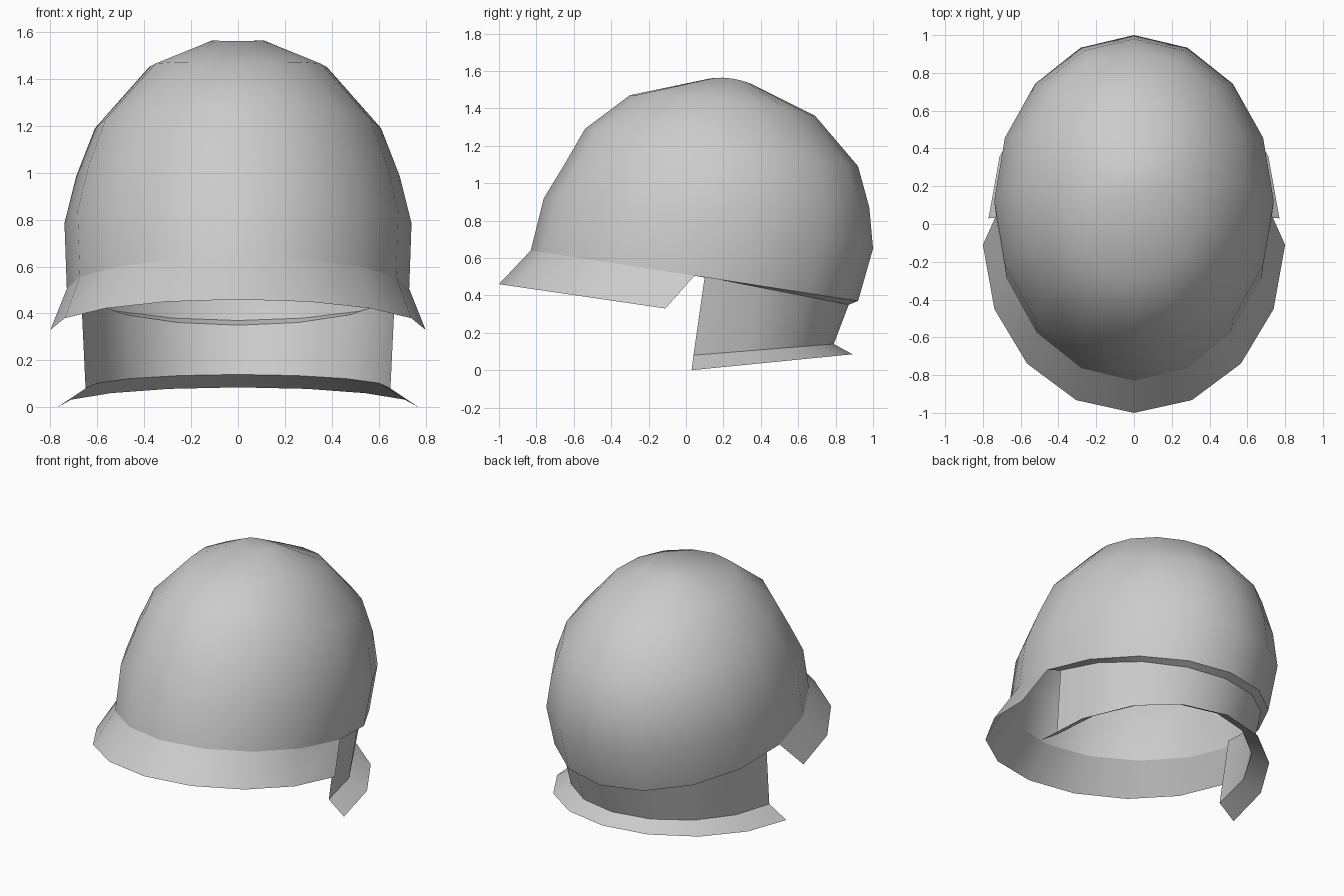
import bpy
import bmesh
from math import pi, sin, cos

cube = bpy.data.objects.get("Cube")
if cube:
    bpy.data.objects.remove(cube, do_unlink=True)

grey = bpy.data.materials.new("helmet grey")
grey.use_nodes = True
colour = (0.6, 0.6, 0.6, 1)
grey.diffuse_color = colour
grey.node_tree.nodes["Principled BSDF"].inputs["Base Color"].default_value = colour

SIDES = 16


def ring(bm, first, count, cy, rx, ry, z, tilt, lift=0):
    """Elliptical arc of vertices; tilt raises the front, lift raises the sides."""
    verts = []
    for i in range(first, first + count):
        a = 2 * pi * i / SIDES
        verts.append(bm.verts.new((rx * cos(a), cy + ry * sin(a),
                                   z - tilt * sin(a) + lift * cos(a) ** 2)))
    return verts


def loft(name, rings, first=0, count=SIDES, cap=False):
    """Skin a stack of rings, listed from the bottom up."""
    bm = bmesh.new()
    loops = [ring(bm, first, count, *r) for r in rings]
    closed = count == SIDES
    for low, high in zip(loops, loops[1:]):
        for i in range(count if closed else count - 1):
            j = (i + 1) % count
            bm.faces.new((low[i], low[j], high[j], high[i]))
    if cap:
        bm.faces.new(loops[-1])
    for f in bm.faces:
        f.smooth = True
    mesh = bpy.data.meshes.new(name)
    bm.to_mesh(mesh)
    bm.free()
    mesh.materials.append(grey)
    obj = bpy.data.objects.new(name, mesh)
    bpy.context.collection.objects.link(obj)
    return obj


HALF = SIDES // 2
rim = (0.045, 0.73, 0.875, 0.505, 0.135)
neck_top = (0.10, 0.67, 0.77, 0.50, 0.15)
neck_bottom = (0.04, 0.65, 0.75, 0.08, -0.06)

# Open dome, leaning back
loft("dome", [
    rim,
    (0.12, 0.74, 0.88, 0.785, 0.135),
    (0.165, 0.69, 0.815, 0.985, 0.115),
    (0.19, 0.61, 0.73, 1.19, 0.10),
    (0.195, 0.38, 0.495, 1.415, 0.055, 0.035),
    (0.24, 0.12, 0.11, 1.545, 0.015, 0.015),
], cap=True)

# Flared peak around the front half
loft("front_brim", [(-0.11, 0.80, 0.89, 0.33, -0.0 + 0.13), rim], HALF, HALF + 1)

# Neck guard around the back half
loft("neck_lip", [neck_top, rim], 0, HALF + 1)
loft("neck_band", [neck_bottom, neck_top], 0, HALF + 1)
loft("neck_flare", [(0.03, 0.77, 0.86, 0.0, -0.085), neck_bottom], 0, HALF + 1)
